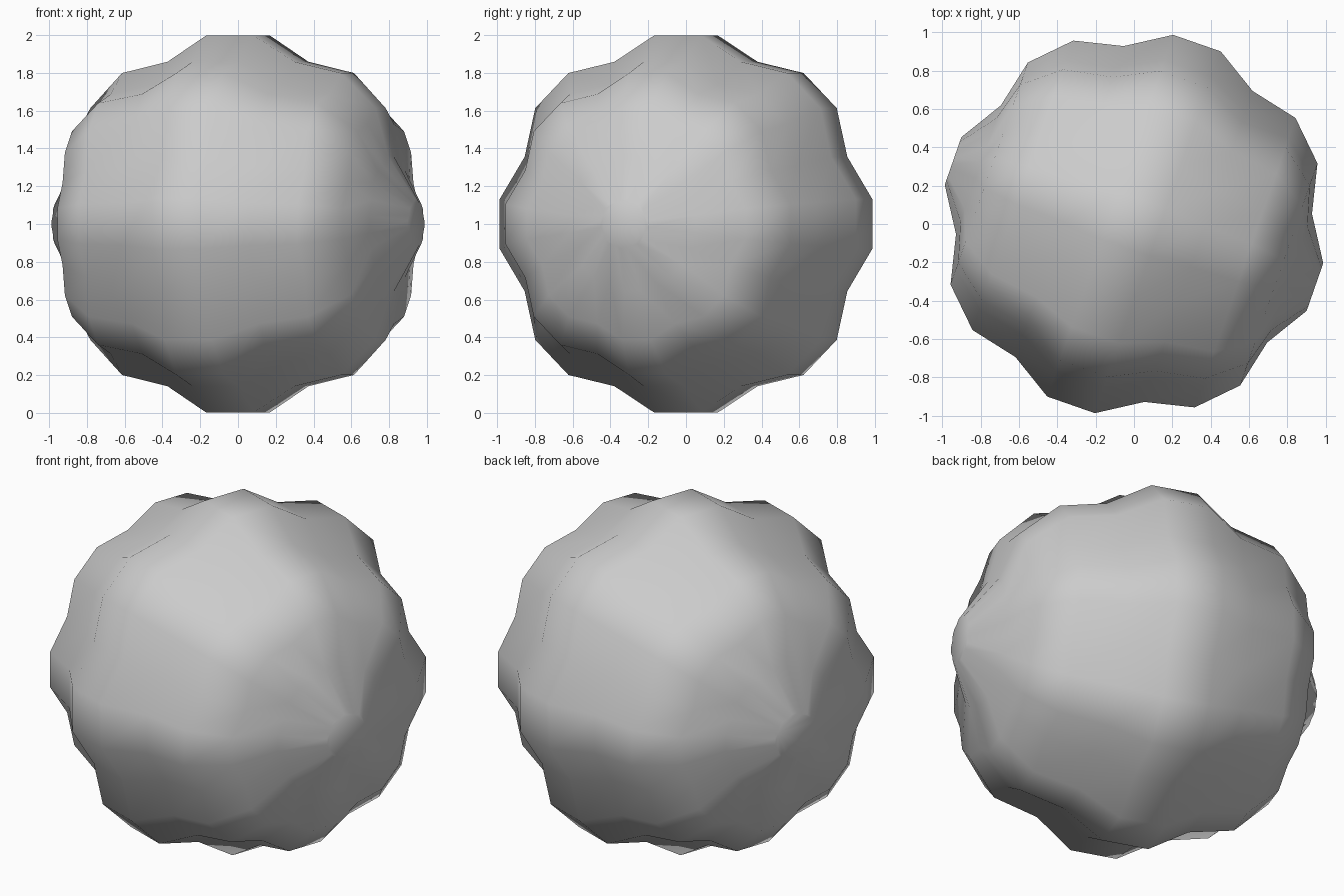
import bpy, bmesh, math
from mathutils import Vector

if "Cube" in bpy.data.objects:
    bpy.data.objects.remove(bpy.data.objects["Cube"])

PEAK, VALLEY, STEPS = 1.008, 0.93, 24
TILT = math.radians(-19.2)


def lobed_point(i):
    """Corner i of the eight-lobed, 24-sided outline (a lobe is centred on angle 0)."""
    a = math.radians(7.5 + 15 * i)
    r = VALLEY if i % 3 == 1 else PEAK
    return r * math.cos(a), r * math.sin(a)


# Axis frame: the poles lie on a horizontal axis turned about z
axis = Vector((math.cos(TILT), math.sin(TILT), 0))
side = Vector((-math.sin(TILT), math.cos(TILT), 0))
up = Vector((0, 0, 1))
centre = Vector((0, 0, 1))

# Lobed ball: lobed cross-section scaled along a lobed profile
bm = bmesh.new()
rings = []
for j in range(12):
    along, radius = lobed_point(j)
    ring = []
    for i in range(STEPS):
        a, b = lobed_point(i)
        ring.append(bm.verts.new(centre + axis * along + (side * a + up * b) * radius))
    rings.append(ring)
for lower, upper in zip(rings, rings[1:]):
    for i in range(STEPS):
        k = (i + 1) % STEPS
        bm.faces.new((lower[i], lower[k], upper[k], upper[i]))

# Flat pole caps
bm.faces.new(rings[0])
bm.faces.new(rings[-1])
bmesh.ops.recalc_face_normals(bm, faces=bm.faces)

mesh = bpy.data.meshes.new("lobed_ball")
bm.to_mesh(mesh)
bm.free()
ball = bpy.data.objects.new("lobed_ball", mesh)
bpy.context.collection.objects.link(ball)
bpy.context.view_layer.objects.active = ball
ball.select_set(True)
bpy.ops.object.shade_smooth_by_angle(angle=math.radians(40))
